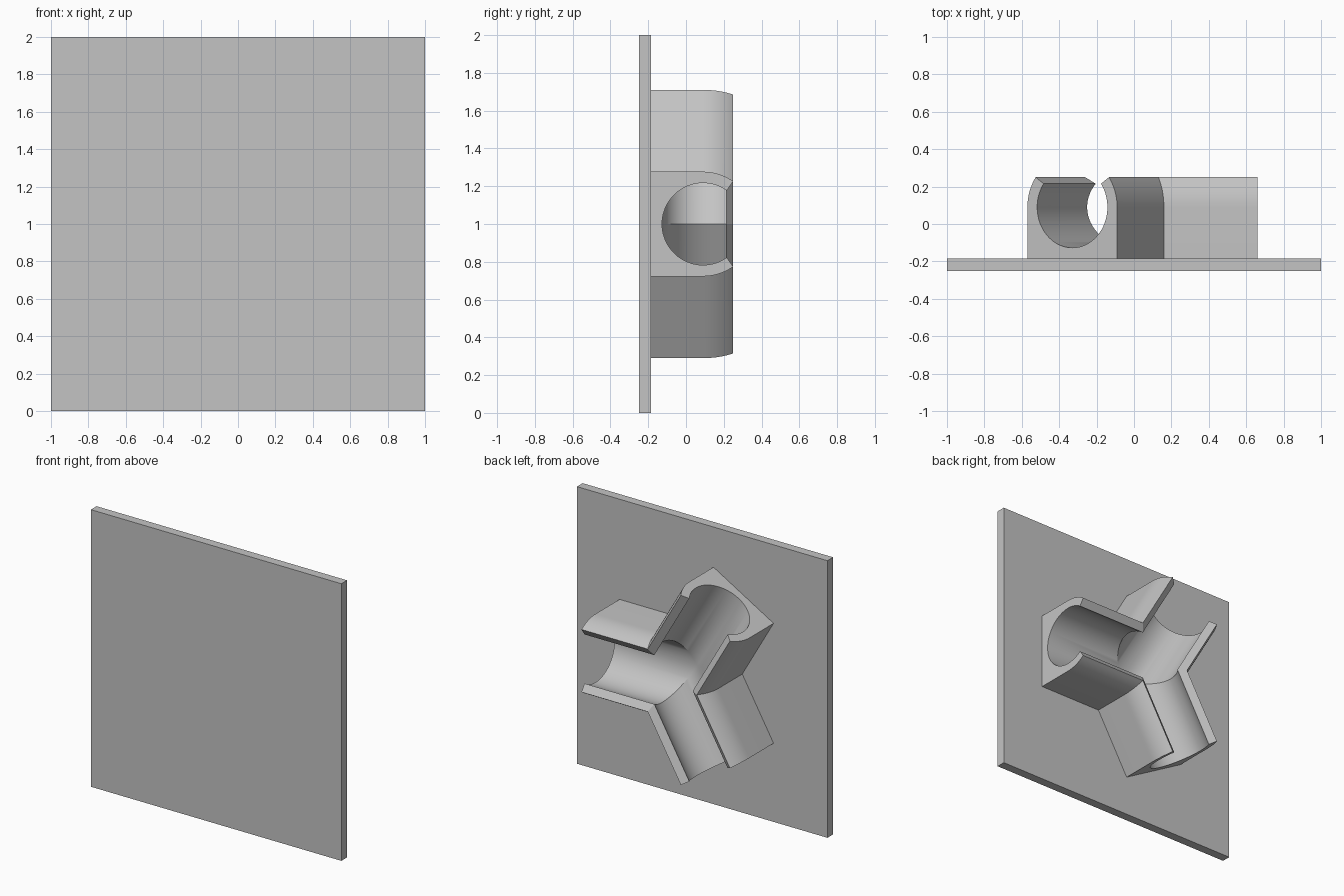
import bpy, bmesh, math
from mathutils import Matrix, Vector

if "Cube" in bpy.data.objects:
    bpy.data.objects.remove(bpy.data.objects["Cube"])

GREY = (0.55, 0.55, 0.55, 1)
grey = bpy.data.materials.new("light grey")
grey.diffuse_color = GREY
grey.use_nodes = True
grey.node_tree.nodes["Principled BSDF"].inputs["Base Color"].default_value = GREY


def finish(bm, name, location=(0, 0, 0)):
    bmesh.ops.recalc_face_normals(bm, faces=bm.faces)
    mesh = bpy.data.meshes.new(name)
    bm.to_mesh(mesh)
    bm.free()
    mesh.materials.append(grey)
    obj = bpy.data.objects.new(name, mesh)
    obj.location = location
    bpy.context.collection.objects.link(obj)
    return obj


# Square backing plate
bm = bmesh.new()
bmesh.ops.create_cube(bm, size=1, matrix=Matrix.Diagonal((2, 0.065, 2, 1)))
finish(bm, "backing_plate", (0, -0.2175, 1))

# Cross-section of one open channel, as (across, depth)
AXIS, OUTER, BORE, BASE, LENGTH = 0.09, 0.277, 0.217, -0.2, 0.66
LIP = math.acos((0.25 - AXIS) / OUTER)


def arc(radius, start, end, steps):
    for i in range(steps + 1):
        a = start + (end - start) * i / steps
        yield radius * math.sin(a), AXIS + radius * math.cos(a)


quarter = math.pi / 2
profile = [(-OUTER, BASE),
           *arc(OUTER, -quarter, -LIP, 8),
           *arc(BORE, -LIP, LIP - 2 * math.pi, 48),
           *arc(OUTER, LIP, quarter, 8),
           (OUTER, BASE)]

# Three channels, mitred where they meet at the centre
bm = bmesh.new()
for turn in range(3):
    arm = bmesh.new()
    inner = [arm.verts.new((-0.4, v, u)) for u, v in profile]
    outer = [arm.verts.new((LENGTH, v, u)) for u, v in profile]
    for i in range(len(profile)):
        j = (i + 1) % len(profile)
        arm.faces.new((inner[i], inner[j], outer[j], outer[i]))
    arm.faces.new(outer)
    for side in (-1, 1):
        normal = Vector((-math.sin(math.pi / 3), 0, side * math.cos(math.pi / 3)))
        bmesh.ops.bisect_plane(arm, geom=arm.verts[:] + arm.edges[:] + arm.faces[:],
                               plane_co=(0, 0, 0), plane_no=normal, clear_outer=True)
    arm.transform(Matrix.Rotation(turn * 2 * math.pi / 3, 4, 'Y'))
    part = bpy.data.meshes.new("channel_part")
    arm.to_mesh(part)
    arm.free()
    bm.from_mesh(part)
    bpy.data.meshes.remove(part)
bmesh.ops.remove_doubles(bm, verts=bm.verts, dist=0.0005)
channels = finish(bm, "three_way_channel", (0, 0, 1))

# Smooth bores with crisp lips and mitres
bpy.ops.object.select_all(action='DESELECT')
channels.select_set(True)
bpy.context.view_layer.objects.active = channels
bpy.ops.object.shade_smooth_by_angle(angle=math.radians(25))
